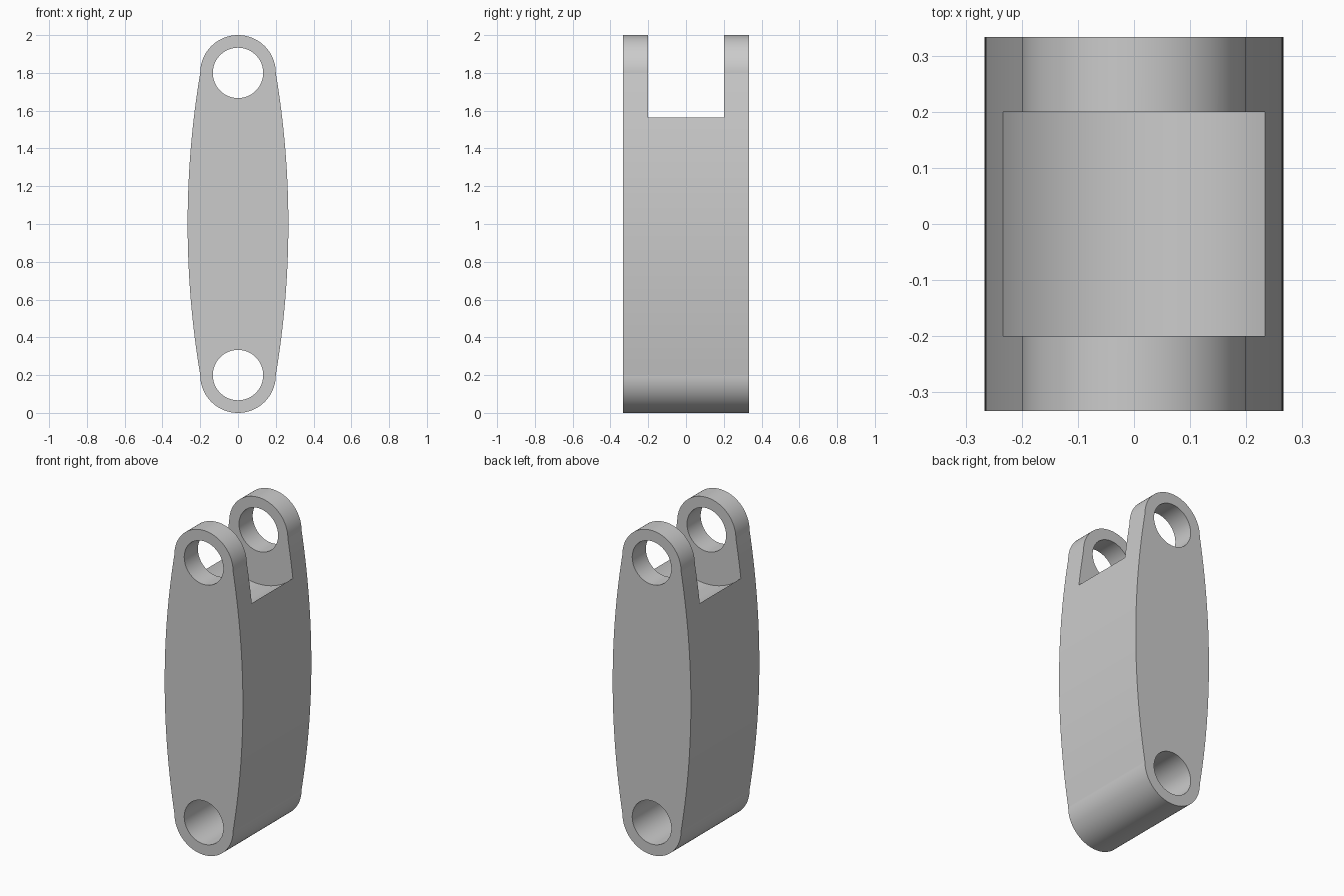
import bpy, bmesh, math
from math import sin, cos, pi

if "Cube" in bpy.data.objects:
    bpy.data.objects.remove(bpy.data.objects["Cube"], do_unlink=True)

HALF_DEPTH = 1 / 3      # half thickness along y
SLOT = 0.2              # half width of the fork gap
END_R = 0.2             # rounded end radius
HOLE_R = 0.1333         # pin hole radius
CLEAR_R = 0.3333        # clearance radius of the fork gap
LOW, HIGH = 0.2, 1.8    # pin heights
BULGE = 0.0667          # how far the sides bow outwards

grey = bpy.data.materials.new("grey metal")
grey.use_nodes = True
colour = (0.6, 0.6, 0.6, 1)
grey.diffuse_color = colour
grey.node_tree.nodes["Principled BSDF"].inputs["Base Color"].default_value = colour


def arc(cx, cz, r, start, end, steps):
    """Points of an arc in the xz plane, both ends included."""
    angles = [start + (end - start) * i / steps for i in range(steps + 1)]
    return [(cx + r * cos(a), cz + r * sin(a)) for a in angles]


def prism(name, outline, half):
    """Extrude an xz outline from y = -half to y = half."""
    bm = bmesh.new()
    face = bm.faces.new([bm.verts.new((x, -half, z)) for x, z in outline])
    extruded = bmesh.ops.extrude_face_region(bm, geom=[face])["geom"]
    verts = [v for v in extruded if isinstance(v, bmesh.types.BMVert)]
    bmesh.ops.translate(bm, verts=verts, vec=(0, 2 * half, 0))
    bmesh.ops.recalc_face_normals(bm, faces=bm.faces)
    mesh = bpy.data.meshes.new(name)
    bm.to_mesh(mesh)
    bm.free()
    mesh.materials.append(grey)
    obj = bpy.data.objects.new(name, mesh)
    bpy.context.collection.objects.link(obj)
    return obj


# Link body: two round ends joined by bowed sides
half_chord = (HIGH - LOW) / 2
side_r = (half_chord ** 2 + BULGE ** 2) / (2 * BULGE)
sweep = math.asin(half_chord / side_r)
side_cx = END_R + BULGE - side_r
outline = (arc(side_cx, 1, side_r, -sweep, sweep, 32)[:-1]
           + arc(0, HIGH, END_R, 0, pi, 64)[:-1]
           + arc(-side_cx, 1, side_r, pi - sweep, pi + sweep, 32)[:-1]
           + arc(0, LOW, END_R, pi, 2 * pi, 64)[:-1])
body = prism("fork_link", outline, HALF_DEPTH)

# Cutters: two pin holes and the round-bottomed fork gap
cutters = [
    prism("lower_hole_cutter", arc(0, LOW, HOLE_R, 0, 2 * pi, 96)[:-1], 0.5),
    prism("upper_hole_cutter", arc(0, HIGH, HOLE_R, 0, 2 * pi, 96)[:-1], 0.5),
    prism("fork_gap_cutter", arc(0, HIGH, CLEAR_R, 0, 2 * pi, 128)[:-1], SLOT),
]
bpy.context.view_layer.objects.active = body
for cutter in cutters:
    cutter.hide_render = True
    cut = body.modifiers.new(cutter.name, "BOOLEAN")
    cut.operation = "DIFFERENCE"
    cut.solver = "EXACT"
    cut.object = cutter
    bpy.ops.object.modifier_apply(modifier=cut.name)
    bpy.data.objects.remove(cutter, do_unlink=True)

# Smooth curves, crisp creases where the sides meet the round ends
bpy.ops.object.select_all(action="DESELECT")
body.select_set(True)
bpy.ops.object.shade_smooth_by_angle(angle=math.radians(7))
